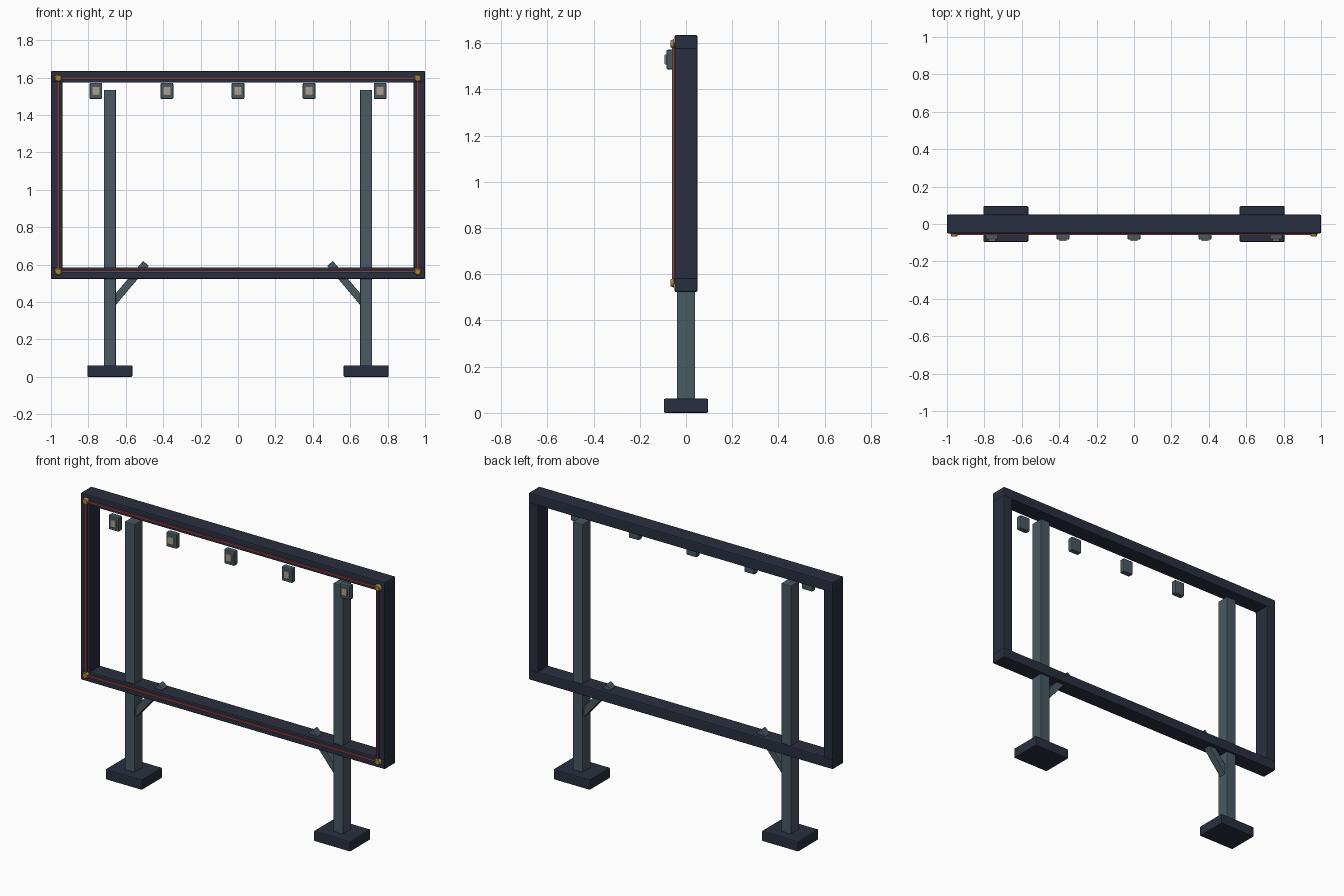
import bpy, math

if "Cube" in bpy.data.objects:
    bpy.data.objects.remove(bpy.data.objects["Cube"])


def material(name, rgb):
    m = bpy.data.materials.new(name)
    m.diffuse_color = (*rgb, 1)
    m.use_nodes = True
    m.node_tree.nodes["Principled BSDF"].inputs["Base Color"].default_value = m.diffuse_color
    return m


NAVY = material("dark_navy", (0.022, 0.028, 0.05))
STEEL = material("slate_steel", (0.065, 0.10, 0.125))
RED = material("red_trim", (0.24, 0.05, 0.06))
GOLD = material("gold_bolt", (0.38, 0.23, 0.04))
CREAM = material("cream_lens", (0.42, 0.35, 0.25))


def box(name, lo, hi, mat, bevel=0.0, rot_y=0.0):
    """Box spanning lo..hi, optionally bevelled and turned about y."""
    centre = [(a + b) / 2 for a, b in zip(lo, hi)]
    bpy.ops.mesh.primitive_cube_add(size=1, location=centre)
    o = bpy.context.object
    o.name = name
    o.scale = [b - a for a, b in zip(lo, hi)]
    bpy.ops.object.transform_apply(location=False, rotation=False, scale=True)
    o.rotation_euler.y = rot_y
    o.data.materials.append(mat)
    if bevel:
        m = o.modifiers.new("edge_bevel", 'BEVEL')
        m.width = bevel
        m.segments = 2
    return o


X, D, T = 1.0, 0.05, 0.062        # frame half width, half depth, bar width
Z0, Z1 = 0.524, 1.635             # frame bottom and top
TX, TZ0, TZ1 = 0.961, 0.563, 1.597  # trim centre lines

# Frame rails and trim strips, top and bottom
for label, z, tz in (("bottom", Z0, TZ0), ("top", Z1 - T, TZ1)):
    box(f"frame_{label}_rail", (-X, -D, z), (X, D, z + T), NAVY, 0.006)
    box(f"trim_{label}", (-TX, -0.06, tz - 0.006), (TX, -0.048, tz + 0.006), RED)

for side, s in (("left", -1), ("right", 1)):
    # Frame upright and its trim
    cx = s * (X - T / 2)
    box(f"frame_{side}_upright", (cx - T / 2, -D, Z0 + T - 0.008),
        (cx + T / 2, D, Z1 - T + 0.008), NAVY, 0.006)
    box(f"trim_{side}", (s * TX - 0.006, -0.06, TZ0), (s * TX + 0.006, -0.048, TZ1), RED)

    # Corner bolts
    for level, z in (("bottom", TZ0), ("top", TZ1)):
        bpy.ops.mesh.primitive_cone_add(vertices=12, radius1=0.021, radius2=0.015, depth=0.015,
                                        location=(s * TX, -0.059, z),
                                        rotation=(math.pi / 2, 0, 0))
        o = bpy.context.object
        o.name = f"corner_bolt_{side}_{level}"
        o.data.materials.append(GOLD)

    # Post and foot
    px = s * 0.685
    box(f"post_{side}", (px - 0.032, -0.039, 0.05), (px + 0.032, 0.039, 1.535), STEEL, 0.003)
    box(f"foot_{side}", (px - 0.12, -0.096, 0), (px + 0.12, 0.096, 0.062), NAVY, 0.006)

    # Diagonal brace from the post up through the bottom rail
    ax, az, bx, bz = 0.680, 0.384, 0.492, 0.607
    length = math.hypot(ax - bx, bz - az)
    mx, mz = s * (ax + bx) / 2, (az + bz) / 2
    box(f"brace_{side}", (mx - 0.02, -0.023, mz - length / 2),
        (mx + 0.02, 0.023, mz + length / 2), STEEL, 0.003,
        rot_y=-s * math.atan2(ax - bx, bz - az))

# Row of lamps under the top rail
for i in range(5):
    x, z = (i - 2) * 0.38, 1.529
    box(f"lamp_body_{i + 1}", (x - 0.034, -0.084, z - 0.043),
        (x + 0.034, -0.05, z + 0.043), STEEL, 0.006)
    box(f"lamp_lens_{i + 1}", (x - 0.019, -0.092, z - 0.022),
        (x + 0.019, -0.08, z + 0.022), CREAM, 0.002)
